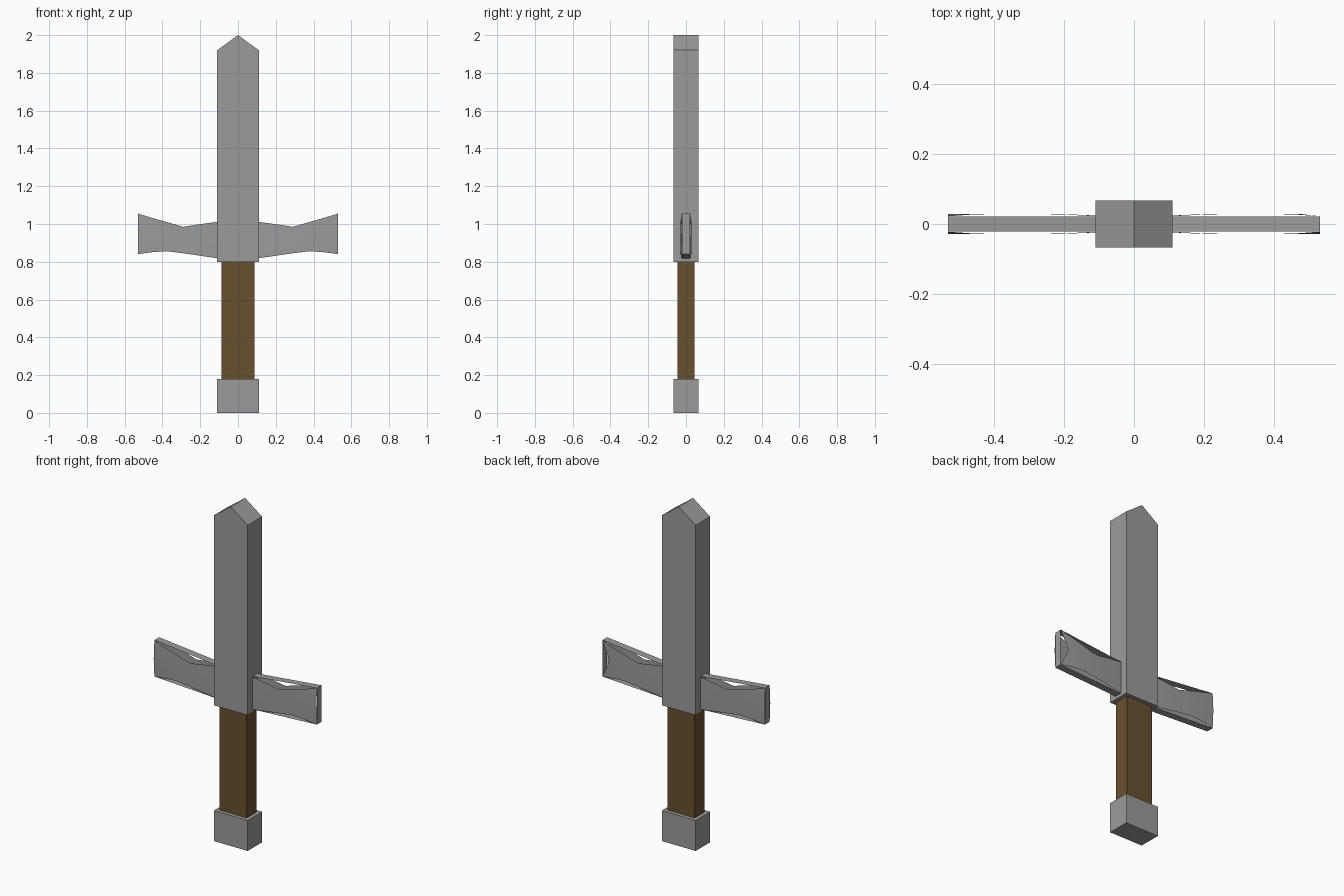
import bpy
import math

if "Cube" in bpy.data.objects:
    bpy.data.objects.remove(bpy.data.objects["Cube"])


def material(name, rgb):
    m = bpy.data.materials.new(name)
    m.diffuse_color = (*rgb, 1)
    m.use_nodes = True
    m.node_tree.nodes["Principled BSDF"].inputs["Base Color"].default_value = m.diffuse_color
    return m


STEEL = material("grey steel", (0.33, 0.33, 0.33))
LEATHER = material("brown grip", (0.14, 0.081, 0.028))


def mesh_object(name, verts, faces, mat):
    me = bpy.data.meshes.new(name)
    me.from_pydata(verts, [], faces)
    me.materials.append(mat)
    ob = bpy.data.objects.new(name, me)
    bpy.context.collection.objects.link(ob)
    return ob


def extrude_profile(name, profile, half_depth, mat):
    """Closed prism from a counter-clockwise x-z outline, running along y."""
    n = len(profile)
    verts = [(x, y, z) for y in (-half_depth, half_depth) for x, z in profile]
    faces = [list(range(n)), list(range(2 * n - 1, n - 1, -1))]
    faces += [(i, i + n, (i + 1) % n + n, (i + 1) % n) for i in range(n)]
    return mesh_object(name, verts, faces, mat)


def box_profile(half_width, z0, z1):
    return [(-half_width, z0), (half_width, z0), (half_width, z1), (-half_width, z1)]


# Blade, grip and pommel
extrude_profile("blade", [(-0.11, 0.80), (0.11, 0.80), (0.11, 1.92),
                          (0, 2.0), (-0.11, 1.92)], 0.067, STEEL)
extrude_profile("grip", box_profile(0.088, 0.17, 0.81), 0.045, LEATHER)
extrude_profile("pommel", box_profile(0.11, 0, 0.18), 0.067, STEEL)

# Guard panel columns: x, bottom z, top z, bulge of the rims, bulge of the middle
COLUMNS = [(0.105, 0.818, 1.012, 0.022, 0.024),
           (0.20, 0.832, 0.999, 0.027, 0.028),
           (0.29, 0.845, 0.985, 0.029, 0.029),
           (0.38, 0.856, 1.011, 0.029, 0.029),
           (0.46, 0.850, 1.034, 0.027, 0.029),
           (0.53, 0.840, 1.055, 0.022, 0.028)]


def guard_panel(name, side, front, notch):
    """Bulged broad face of one arm; the notch pulls its outer edge inwards."""
    verts = []
    for i, (x, z0, z1, rim, mid) in enumerate(COLUMNS):
        last = i == len(COLUMNS) - 1
        verts += [(side * x, front * rim, z0),
                  (side * (x - notch * last), front * mid, (z0 + z1) / 2),
                  (side * x, front * rim, z1)]
    faces = []
    for i in range(len(COLUMNS) - 1):
        for j in range(2):
            a = 3 * i + j
            face = (a, a + 3, a + 4, a + 1)
            faces.append(face if side * front < 0 else face[::-1])
    ob = mesh_object(name, verts, faces, STEEL)
    for p in ob.data.polygons:
        p.use_smooth = True


def guard_rim(name, side):
    """Thin straight strips along the top, end and bottom of one arm."""
    path = [(0.105, 0.818), (0.53, 0.84), (0.53, 1.055), (0.105, 1.012)]
    verts = [(side * x, y, z) for x, z in path for y in (-0.022, 0.022)]
    faces = [(2 * i, 2 * i + 1, 2 * i + 3, 2 * i + 2) for i in range(3)]
    if side < 0:
        faces = [f[::-1] for f in faces]
    mesh_object(name, verts, faces, STEEL)


# Both guard arms
for side, label in ((1, "right"), (-1, "left")):
    guard_rim(f"guard_rim_{label}", side)
    guard_panel(f"guard_front_{label}", side, -1, 0)
    guard_panel(f"guard_back_{label}", side, 1, 0.05 if side > 0 else 0)
